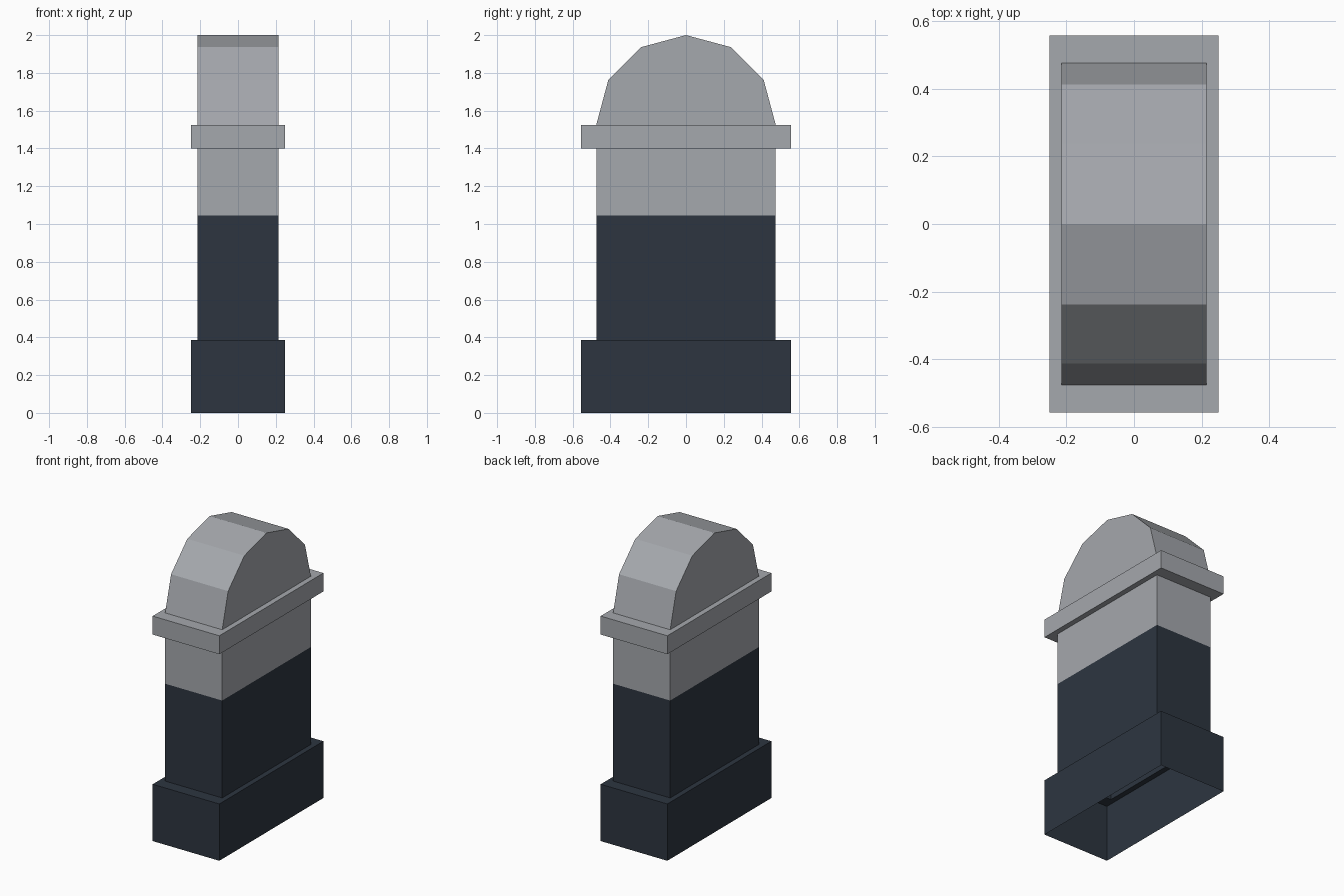
import bpy, bmesh, math

if "Cube" in bpy.data.objects:
    bpy.data.objects.remove(bpy.data.objects["Cube"])


def material(name, rgb):
    m = bpy.data.materials.new(name)
    m.diffuse_color = (*rgb, 1.0)
    m.use_nodes = True
    m.node_tree.nodes["Principled BSDF"].inputs["Base Color"].default_value = m.diffuse_color
    return m


DARK = material("dark slate paint", (0.026, 0.036, 0.051))
GREY = material("light grey paint", (0.376, 0.392, 0.418))

OUTER = (0.25, 0.557)    # half sizes of plinth and collar
INNER = (0.214, 0.475)   # half sizes of body and dome


def finish(name, bm, mats):
    mesh = bpy.data.meshes.new(name)
    bm.to_mesh(mesh)
    bm.free()
    for m in mats:
        mesh.materials.append(m)
    obj = bpy.data.objects.new(name, mesh)
    bpy.context.collection.objects.link(obj)
    return obj


def shell(name, levels, mats, split=None):
    """Open shell through rectangles given as ((half x, half y), z)."""
    bm = bmesh.new()
    rings = [[bm.verts.new((sx * h[0], sy * h[1], z))
              for sx, sy in ((-1, -1), (1, -1), (1, 1), (-1, 1))]
             for h, z in levels]
    for a, b in zip(rings, rings[1:]):
        for i in range(4):
            j = (i + 1) % 4
            f = bm.faces.new((a[i], a[j], b[j], b[i]))
            if split is not None and f.calc_center_median().z > split:
                f.material_index = 1
    return finish(name, bm, mats)


# Hollow plinth with a ledge, open underneath
shell("plinth", [(OUTER, 0), (OUTER, 0.385), (INNER, 0.385)], [DARK])

# Body, dark below and grey above
shell("body", [(INNER, 0.385), (INNER, 1.045), (INNER, 1.40)],
      [DARK, GREY], split=1.045)

# Projecting collar
shell("collar", [(INNER, 1.40), (OUTER, 1.40), (OUTER, 1.525), (INNER, 1.525)],
      [GREY])

# Six-sided half-round dome running across x
bm = bmesh.new()
arc = [(INNER[1] * math.cos(math.pi * i / 6),
        1.525 + INNER[1] * math.sin(math.pi * i / 6)) for i in range(7)]
left, right = ([bm.verts.new((x, y, z)) for y, z in arc]
               for x in (-INNER[0], INNER[0]))
for i in range(6):
    bm.faces.new((left[i], left[i + 1], right[i + 1], right[i]))
bm.faces.new(right)
bm.faces.new(left[::-1])
bmesh.ops.recalc_face_normals(bm, faces=bm.faces[:])
finish("dome", bm, [GREY])
